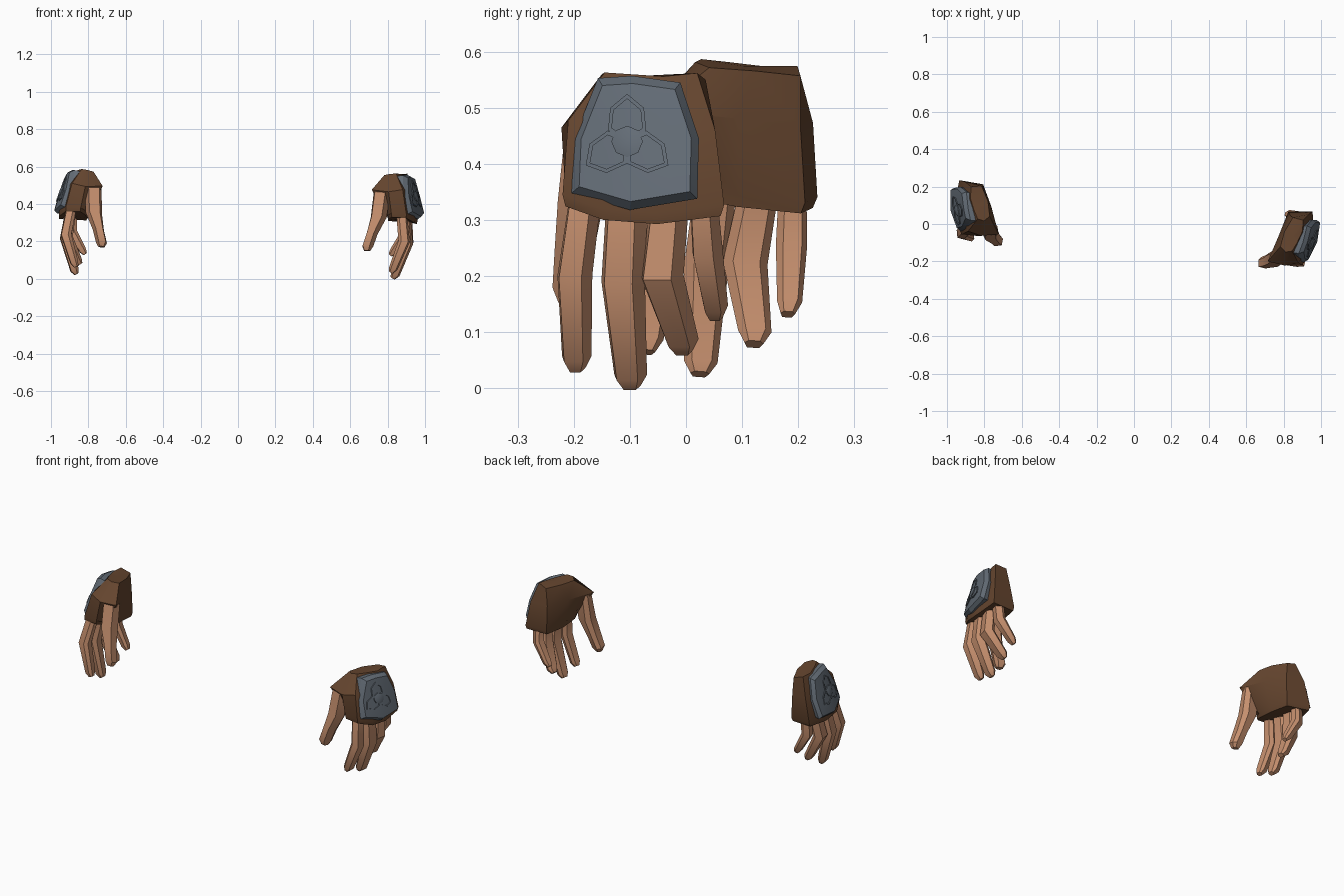
import bpy
import bmesh
from math import cos, sin, pi, radians
from mathutils import Matrix, Vector

cube = bpy.data.objects.get("Cube")
if cube:
    bpy.data.objects.remove(cube, do_unlink=True)


def make_material(name, colour):
    mat = bpy.data.materials.new(name)
    mat.use_nodes = True
    mat.diffuse_color = (*colour, 1)
    mat.node_tree.nodes["Principled BSDF"].inputs["Base Color"].default_value = (*colour, 1)
    return mat


leather = make_material("brown_leather", (0.13, 0.06, 0.028))
skin = make_material("tan_skin", (0.56, 0.275, 0.155))
steel = make_material("blue_grey_steel", (0.125, 0.15, 0.18))


def middle(points):
    return sum(points[1:], points[0].copy()) / len(points)


def add_loft(bm, rings, caps=True):
    """Skin a list of equal rings, closing the ends with fans."""
    loops = [[bm.verts.new(p) for p in ring] for ring in rings]
    count = len(loops[0])
    for low, high in zip(loops, loops[1:]):
        for i in range(count):
            j = (i + 1) % count
            bm.faces.new((low[i], low[j], high[j], high[i]))
    if caps:
        for loop in (loops[0], loops[-1]):
            centre = bm.verts.new(middle([v.co for v in loop]))
            for i in range(count):
                bm.faces.new((loop[i], loop[(i + 1) % count], centre))


def finish(bm, name, mat, matrix, angle):
    bm.transform(matrix)
    bmesh.ops.recalc_face_normals(bm, faces=bm.faces)
    mesh = bpy.data.meshes.new(name)
    bm.to_mesh(mesh)
    bm.free()
    mesh.materials.append(mat)
    obj = bpy.data.objects.new(name, mesh)
    bpy.context.collection.objects.link(obj)
    bpy.ops.object.select_all(action="DESELECT")
    obj.select_set(True)
    bpy.context.view_layer.objects.active = obj
    bpy.ops.object.shade_smooth_by_angle(angle=radians(angle))


def on_back(y, z, lift):
    """Point on the bulging back of the hand."""
    v = y + 0.09
    return Vector((0.935 + 0.3 * v - 0.25 * (z - 0.44) - 1.2 * v * v + lift, y, z))


def scaled(ring, factor):
    centre = middle(ring)
    return [centre + (p - centre) * factor for p in ring]


# Glove rings run from the knuckles' front edge, round the back, to the palm
CUFF = [(.90, -.22, .345), (.945, -.15, .32), (.96, -.05, .312), (.955, .068, .327),
        (.825, .066, .327), (.80, -.05, .33), (.80, -.16, .34), (.82, -.215, .35)]
PALM = [(.88, -.21, .477), (.915, -.14, .47), (.935, -.04, .47), (.935, .052, .46),
        (.835, .045, .46), (.775, -.06, .47), (.715, -.2, .476), (.805, -.222, .465)]
WRIST = [(.845, -.145, .563), (.872, -.10, .56), (.90, -.04, .556), (.905, .02, .562),
         (.85, .035, .55), (.805, -.04, .555), (.783, -.12, .555), (.81, -.15, .56)]

# Finger joints: position, then width and thickness
DIGITS = {
    "index_finger": [((.875, -.18, .35), .058, .05), ((.888, -.2, .2), .064, .054),
                     ((.83, -.196, .055), .054, .04), ((.818, -.195, .034), .03, .022)],
    "middle_finger": [((.89, -.107, .34), .075, .052), ((.903, -.114, .19), .08, .056),
                      ((.84, -.1, .022), .06, .042), ((.828, -.098, .003), .034, .022)],
    "ring_finger": [((.9, -.03, .34), .07, .052), ((.905, -.045, .2), .08, .056),
                    ((.842, -.008, .085), .06, .042), ((.826, -.005, .066), .034, .022)],
    "little_finger": [((.9, .03, .34), .05, .048), ((.895, .037, .24), .056, .05),
                      ((.83, .052, .145), .045, .036), ((.815, .053, .126), .026, .02)],
    "thumb": [((.768, -.178, .468), .09, .06), ((.75, -.188, .33), .088, .07),
              ((.715, -.2, .24), .06, .062), ((.692, -.207, .175), .06, .055),
              ((.69, -.21, .15), .034, .03)],
}
SECTION = [(-.5, -.15), (-.32, .5), (.32, .5), (.5, -.15), (.3, -.5), (-.3, -.5)]

# Plate outline across the back of the hand, and one leaf of its relief
PLATE = [(-.157, .553), (-.096, .557), (-.01, .545), (.023, .445),
         (.02, .338), (-.1, .318), (-.204, .348), (-.2, .445)]
LEAF = [(.085, 0), (.06, .03), (.02, .034), (-.004, 0), (.02, -.034), (.06, -.03)]


def glove(side, matrix):
    bm = bmesh.new()
    cuff, palm, wrist = ([Vector(p) for p in ring] for ring in (CUFF, PALM, WRIST))
    hem = [p - Vector((0, 0, 0.02)) for p in scaled(cuff, 0.96)]
    add_loft(bm, [hem, cuff, palm, wrist])
    finish(bm, side + "_glove", leather, matrix, 30)


def digit(side, name, joints, matrix):
    across = Vector((1, -.25, 0)) if name == "thumb" else Vector((.25, 1, 0))
    across.normalize()
    points = [Vector(j[0]) for j in joints]
    rings = []
    for i, (_, width, depth) in enumerate(joints):
        along = points[min(i + 1, len(points) - 1)] - points[max(i - 1, 0)]
        out = along.cross(across).normalized()
        rings.append([points[i] + across * a * width + out * b * depth for a, b in SECTION])
    bm = bmesh.new()
    add_loft(bm, rings)
    finish(bm, side + "_" + name, skin, matrix, 35)


def plate(side, matrix):
    def ring(factor, lift):
        flat = scaled([Vector(p) for p in PLATE], factor)
        return [on_back(p.x, p.y, lift) for p in flat]

    bm = bmesh.new()
    add_loft(bm, [ring(.97, -.03), ring(1, 0), ring(.88, .02), ring(.45, .021)])
    finish(bm, side + "_hand_plate", steel, matrix, 20)


def relief(side, matrix):
    bm = bmesh.new()

    def place(shape, turn, lift):
        return [on_back(-.105 + p.x * cos(turn) - p.y * sin(turn),
                        .44 + p.x * sin(turn) + p.y * cos(turn), lift) for p in shape]

    # three pointed loops
    outer = [Vector(p) for p in LEAF]
    inner = scaled(outer, 0.8)
    for k in range(3):
        angle = pi / 2 + k * 2 * pi / 3
        add_loft(bm, [place(outer, angle, .012), place(outer, angle, .025),
                      place(inner, angle, .025), place(inner, angle, .012)], caps=False)
    # central boss
    disc = [Vector((cos(k * pi / 4), sin(k * pi / 4))) * 0.028 for k in range(8)]
    add_loft(bm, [place(disc, 0, .012), place(disc, 0, .025), place(scaled(disc, .6), 0, .028)])
    finish(bm, side + "_plate_relief", steel, matrix, 20)


# The right hand is the mirrored left, turned and shifted a little
pivot = Vector((.85, -.08, .3))
turn = (Matrix.Rotation(radians(8.5), 4, "Z") @ Matrix.Rotation(radians(-5.5), 4, "X")
        @ Matrix.Rotation(radians(-4.5), 4, "Y"))
shift = Matrix.Translation(pivot + Vector((.005, .15, .02)))
mirrored = Matrix.Diagonal((-1, 1, 1, 1)) @ shift @ turn @ Matrix.Translation(-pivot)

for side, matrix in (("left", Matrix.Identity(4)), ("right", mirrored)):
    glove(side, matrix)
    plate(side, matrix)
    relief(side, matrix)
    for name, joints in DIGITS.items():
        digit(side, name, joints, matrix)
